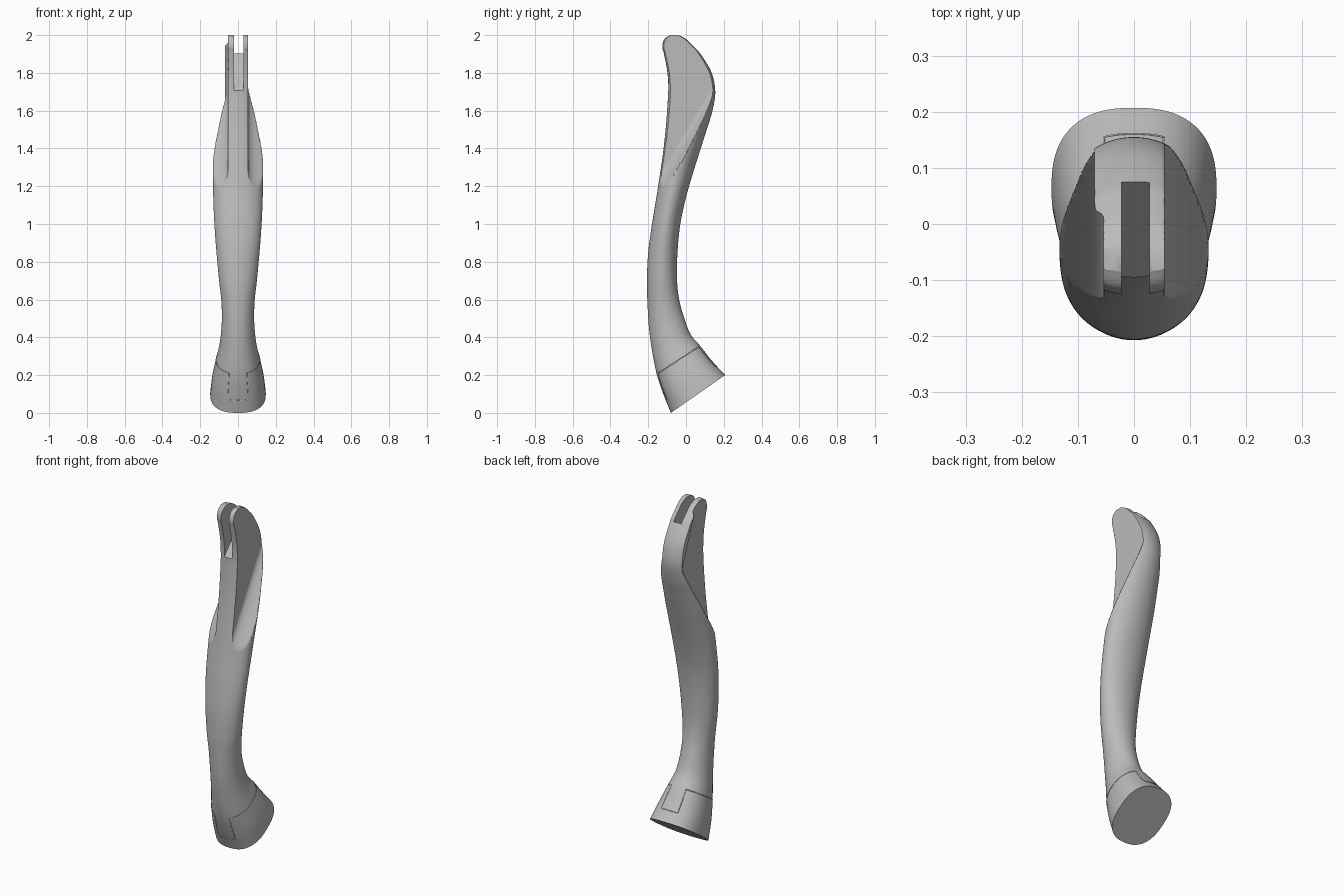
import bpy, bmesh, math
from mathutils import Vector

if "Cube" in bpy.data.objects:
    bpy.data.objects.remove(bpy.data.objects["Cube"])

grey = bpy.data.materials.new("plain_grey")
grey.use_nodes = True
grey.diffuse_color = (0.5, 0.5, 0.5, 1)
grey.node_tree.nodes["Principled BSDF"].inputs["Base Color"].default_value = grey.diffuse_color

# Sections from the foot up: front y, front z, back y, back z, half width
SECTIONS = [
    (-.08, 0, .207, .20, .147), (-.12, .10, .138, .275, .136),
    (-.155, .205, .075, .355, .116), (-.18, .33, .025, .415, .096),
    (-.196, .45, -.012, .51, .086), (-.204, .58, -.036, .60, .088),
    (-.207, .70, -.047, .70, .10), (-.20, .85, -.045, .85, .114),
    (-.18, 1.0, -.03, 1.0, .125), (-.157, 1.14, 0, 1.14, .131),
    (-.137, 1.27, .037, 1.27, .133), (-.12, 1.39, .075, 1.39, .133),
    (-.108, 1.5, .11, 1.5, .13), (-.1, 1.6, .14, 1.6, .13),
    (-.095, 1.7, .155, 1.7, .13), (-.1, 1.8, .136, 1.8, .13),
    (-.118, 1.9, .078, 1.9, .13), (-.127, 1.94, .043, 1.94, .12),
    (-.115, 1.98, 0, 1.98, .11), (-.085, 2.0, -.04, 2.0, .09)]
SIDES, RINGS = 160, 190


def section(t):
    """Smoothly interpolated section at position t along the handle."""
    last = len(SECTIONS) - 1
    i = min(int(t), last - 1)
    f = t - i
    a, b, c, d = (SECTIONS[max(0, min(last, i + k))] for k in (-1, 0, 1, 2))
    return [q + .5 * f * (r - p + f * (2*p - 5*q + 4*r - s + f * (3*(q - r) + s - p)))
            for p, q, r, s in zip(a, b, c, d)]


def side_limit(x, y, z):
    """Half thickness left by the scooped flats on the upper sides."""
    depth = max(0, 1.49 + 1.65 * y - z) / 1.93
    limit = .054 + 21 * depth ** 2
    # The back strip stands slightly proud on one side
    if x < 0 and z > 1.6:
        step = .02 + .4 * max(0, 1.94 - z)
        blend = max(0, min(1, (y - step) / .012 + .5))
        limit = max(limit, .054 + .016 * blend)
    return limit


def surface(t, angle):
    """Point on the handle skin."""
    yf, zf, yb, zb, half = section(t)
    power = 2 / (2 + .5 * max(0, 1 - t / 3))
    c, s = math.cos(angle), math.sin(angle)
    x = half * math.copysign(abs(c) ** power, c)
    v = .5 + .5 * math.copysign(abs(s) ** power, s)
    y, z = yf + (yb - yf) * v, zf + (zb - zf) * v
    limit = side_limit(x, y, z)
    return max(-limit, min(limit, x)), y, z


# Handle body, lofted around the curved sections
bm = bmesh.new()
rings = []
for r in range(RINGS + 1):
    t = r * (len(SECTIONS) - 1) / RINGS
    rings.append([bm.verts.new(surface(t, math.tau * (k + .5) / SIDES)) for k in range(SIDES)])
for low, high in zip(rings, rings[1:]):
    for k in range(SIDES):
        n = (k + 1) % SIDES
        bm.faces.new((low[k], low[n], high[n], high[k]))
bm.faces.new(rings[0][::-1])
bm.faces.new(rings[-1])

# Slot between the two prongs: slice its walls and sloping floor, then open it
SLOT_LEFT, SLOT_RIGHT = -.022, .028
FLOOR_POINT = Vector((0, -.1, 1.70))
FLOOR_NORMAL = Vector((0, -.205, .176)).normalized()


def in_slot(face):
    x, y, z = face.calc_center_median()
    return z > 1.6 and SLOT_LEFT < x < SLOT_RIGHT


def slice_faces(faces, point, normal):
    parts = set(faces)
    for face in faces:
        parts.update(face.edges)
        parts.update(face.verts)
    bmesh.ops.bisect_plane(bm, geom=list(parts), dist=1e-6, plane_co=point, plane_no=normal)


def floor_height(point):
    return (point - FLOOR_POINT).dot(FLOOR_NORMAL)


for wall in (SLOT_LEFT, SLOT_RIGHT):
    slice_faces([f for f in bm.faces if f.calc_center_median().z > 1.6], (wall, 0, 0), (1, 0, 0))
slice_faces([f for f in bm.faces if in_slot(f)], FLOOR_POINT, FLOOR_NORMAL)
opening = [f for f in bm.faces if in_slot(f) and floor_height(f.calc_center_median()) > 0]
bmesh.ops.delete(bm, geom=opening, context="FACES")

# Close the slot with two walls and a floor
rim = [e for e in bm.edges if e.is_boundary]
rim_verts = {v for e in rim for v in e.verts}
floor_edges = [e for e in rim if all(abs(floor_height(v.co)) < 1e-4 for v in e.verts)]
for wall in (SLOT_LEFT, SLOT_RIGHT):
    chain = [e for e in rim if all(abs(v.co.x - wall) < 1e-4 for v in e.verts)]
    corners = sorted((v for v in rim_verts if abs(v.co.x - wall) < 1e-4
                      and abs(floor_height(v.co)) < 1e-4), key=lambda v: v.co.y)
    base = bm.edges.new((corners[0], corners[-1]))
    floor_edges.append(base)
    bmesh.ops.edgeloop_fill(bm, edges=chain + [base])
bmesh.ops.edgeloop_fill(bm, edges=floor_edges)
bmesh.ops.recalc_face_normals(bm, faces=bm.faces)

mesh = bpy.data.meshes.new("handle")
bm.to_mesh(mesh)
bm.free()
mesh.materials.append(grey)
handle = bpy.data.objects.new("handle", mesh)
bpy.context.collection.objects.link(handle)

# Fine seam around the foot cap, dipping into a tab at front and back
curve = bpy.data.curves.new("foot_cap_seam", "CURVE")
curve.dimensions = "3D"
curve.bevel_depth = .002
curve.bevel_resolution = 0
curve.materials.append(grey)
spline = curve.splines.new("POLY")
COUNT = 600
spline.points.add(COUNT - 1)
for k, point in enumerate(spline.points):
    a = math.tau * k / COUNT
    off_centre = math.acos(min(1, abs(math.sin(a))))
    f = max(0, min(1, (.39 - off_centre) / .07))
    point.co = (*surface(2 - 1.3 * f * f * (3 - 2 * f), a), 1)
spline.use_cyclic_u = True
seam = bpy.data.objects.new("foot_cap_seam", curve)
bpy.context.collection.objects.link(seam)

bpy.ops.object.select_all(action="DESELECT")
bpy.context.view_layer.objects.active = handle
handle.select_set(True)
bpy.ops.object.shade_smooth_by_angle(angle=math.radians(32))
